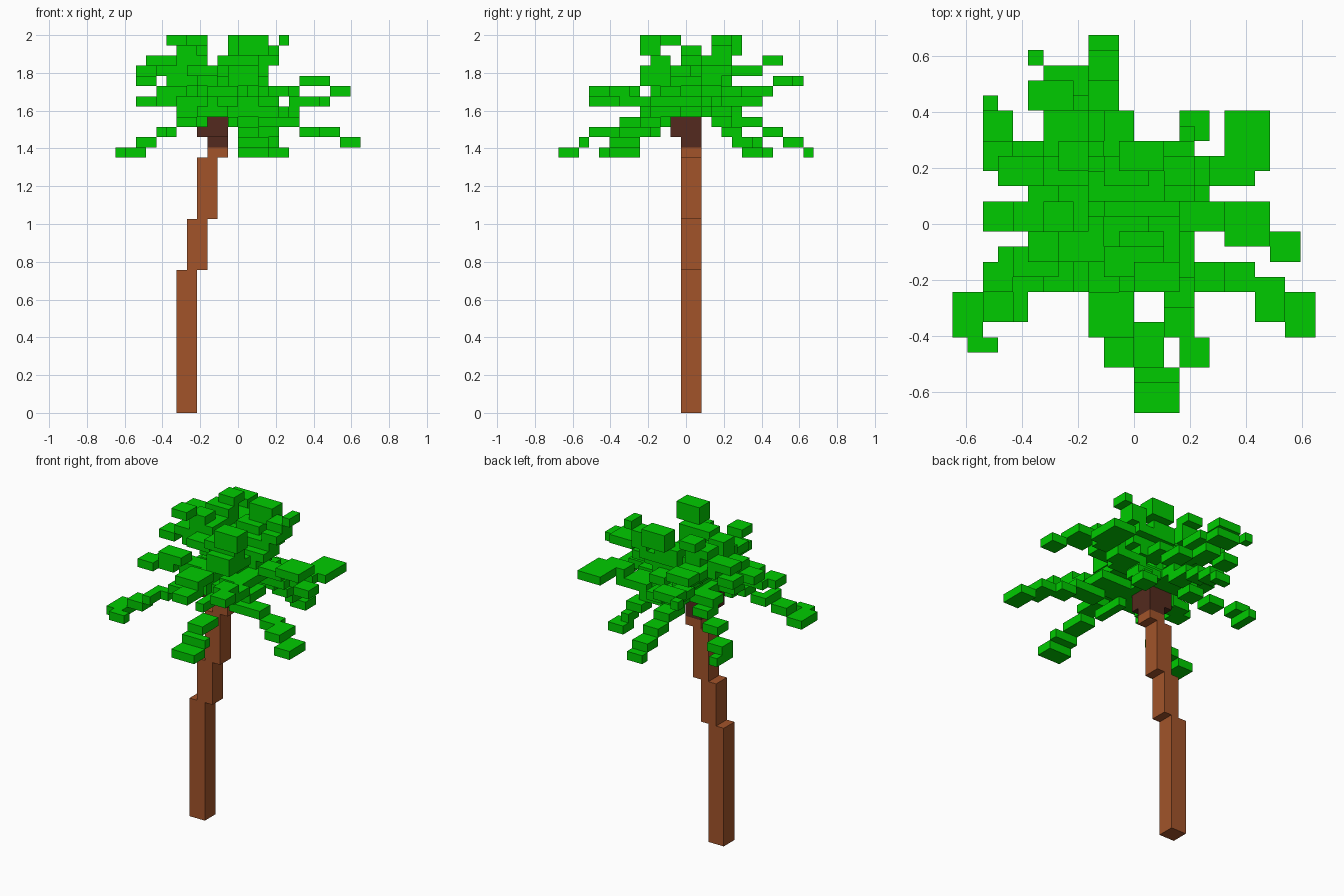
import bpy
import bmesh
from mathutils import Matrix, Vector

if "Cube" in bpy.data.objects:
    bpy.data.objects.remove(bpy.data.objects["Cube"], do_unlink=True)

UNIT = 2 / 37            # edge of one voxel
SHIFT = Vector((0, 0.5, 0))


def make_material(name, colour):
    material = bpy.data.materials.new(name)
    material.use_nodes = True
    material.diffuse_color = (*colour, 1)
    shader = material.node_tree.nodes["Principled BSDF"]
    shader.inputs["Base Color"].default_value = (*colour, 1)
    return material


leaf_green = make_material("leaf green", (0, 0.6, 0))
bark_brown = make_material("bark brown", (0.36, 0.088, 0.023))
dark_brown = make_material("dark brown", (0.087, 0.023, 0.013))


def add_box(bm, x, y, z):
    """Add a box to the mesh from three spans counted in voxels."""
    low, high = (Vector(corner) for corner in zip(x, y, z))
    centre = ((low + high) / 2 + SHIFT) * UNIT
    size = (high - low) * UNIT
    bmesh.ops.create_cube(bm, size=1, matrix=Matrix.Translation(centre) @ Matrix.Diagonal((*size, 1)))


def make_part(name, material, boxes):
    bm = bmesh.new()
    for x, y, z in boxes:
        add_box(bm, x, y, z)
    mesh = bpy.data.meshes.new(name)
    bm.to_mesh(mesh)
    bm.free()
    mesh.materials.append(material)
    part = bpy.data.objects.new(name, mesh)
    bpy.context.collection.objects.link(part)


def frond(name, tip_layer, *steps):
    """One leaf from tip to heart: each step is (x span, y span, rise from the tip layer)."""
    make_part(name, leaf_green,
              [(x, y, (tip_layer + rise, tip_layer + rise + 1)) for x, y, rise in steps])


# Leaning trunk: each section shifts one voxel sideways
heights = (0, 14, 19, 25, 26)
sections = zip(heights, heights[1:])
for i, span in enumerate(sections):
    make_part(f"trunk_section_{i + 1}", bark_brown, [((i - 6, i - 4), (-1, 1), span)])

# Dark heart of the crown
make_part("crown_heart", dark_brown, [
    ((-3, -1), (-1, 1), (26, 27)),
    ((-4, -1), (-2, 1), (27, 29)),
])

# Leaf core above the heart
make_part("leaf_core", leaf_green, [
    ((-4, 0), (-2, 2), (29, 30)),
    ((-3, -1), (-2, 2), (30, 32)),
])

# Low drooping fronds
frond("back_low_frond", 25,
      ((-3, -1), (11, 12), 0), ((-3, -1), (9, 11), 1),
      ((-3, -1), (7, 9), 2), ((-3, -1), (4, 7), 3), ((-3, -1), (1, 5), 4))
frond("back_right_low_frond", 25,
      ((-10, -9), (5, 8), 0), ((-10, -8), (5, 7), 1),
      ((-8, -6), (3, 5), 2), ((-6, -4), (2, 4), 3), ((-6, -3), (1, 3), 4))
frond("front_right_low_frond", 25,
      ((-12, -10), (-8, -5), 0), ((-11, -9), (-9, -8), 0),
      ((-10, -8), (-7, -5), 1), ((-8, -7), (-7, -5), 2), ((-8, -6), (-5, -4), 2),
      ((-6, -4), (-5, -3), 3), ((-5, -3), (-4, -2), 3), ((-6, -3), (-3, -1), 4))
frond("front_low_frond", 25,
      ((0, 3), (-13, -11), 0), ((0, 3), (-11, -10), 1),
      ((0, 2), (-10, -7), 2), ((-1, 0), (-7, -3), 3), ((-1, 1), (-4, -1), 4))
frond("front_left_low_frond", 26,
      ((10, 12), (-8, -5), 0), ((8, 10), (-7, -4), 1),
      ((6, 8), (-5, -3), 1), ((2, 6), (-5, -3), 2), ((0, 4), (-4, -1), 3))
frond("back_left_low_frond", 25,
      ((3, 5), (5, 7), 0), ((3, 4), (4, 6), 1), ((2, 4), (3, 5), 2),
      ((0, 3), (2, 4), 3), ((-1, 2), (1, 3), 4))

# Middle fronds spreading sideways
frond("right_front_frond", 30,
      ((-10, -8), (-5, -3), 0), ((-9, -6), (-4, -2), 0),
      ((-8, -5), (-4, -2), 1), ((-6, -3), (-3, -1), 0))
frond("right_frond", 32,
      ((-10, -8), (-1, 1), 0), ((-8, -5), (-1, 1), 1), ((-7, -3), (-1, 1), 0))
frond("right_back_frond", 33,
      ((-10, -8), (3, 5), 0), ((-9, -6), (2, 4), 1),
      ((-7, -4), (1, 4), 0), ((-5, -3), (1, 3), -1))
frond("left_frond", 31,
      ((9, 11), (-3, -1), 0), ((6, 9), (-2, 1), 1),
      ((3, 6), (-1, 1), 0), ((0, 3), (-1, 1), -1))
frond("left_back_frond", 30,
      ((6, 9), (5, 7), 0), ((6, 9), (3, 5), 0), ((5, 8), (2, 4), 0),
      ((5, 6), (2, 4), -1), ((2, 5), (1, 4), -1))
frond("front_right_frond", 30,
      ((-2, 0), (-10, -7), 0), ((-3, -1), (-8, -5), 1), ((-2, 0), (-8, -5), 1),
      ((-3, -1), (-5, -2), 0), ((-4, -1), (-5, -1), -1))
frond("front_left_frond", 31,
      ((3, 5), (-10, -8), 0), ((2, 4), (-8, -6), 0),
      ((2, 4), (-7, -4), -1), ((0, 3), (-4, -1), -1))
frond("back_long_frond", 32,
      ((-7, -6), (10, 11), 0), ((-6, -3), (8, 10), 0),
      ((-5, -3), (5, 8), -1), ((-4, -2), (2, 5), -1))
frond("back_curled_frond", 34,
      ((-7, -4), (7, 9), 0), ((-6, -3), (4, 7), -1), ((-5, -2), (2, 4), -2))
frond("back_short_frond", 30, ((-2, 0), (4, 7), 0), ((-1, 1), (2, 5), 1))

# Upright fronds rising to the top
frond("front_upright_frond", 36,
      ((0, 3), (-5, -3), 0), ((0, 3), (-5, -3), -1),
      ((-2, 2), (-4, -2), -2), ((-1, 2), (-5, -2), -3),
      ((-1, 2), (-5, -1), -4), ((-1, 1), (-2, 0), -5))
frond("left_upright_frond", 36,
      ((4, 5), (2, 4), 0), ((2, 4), (2, 4), -1), ((2, 4), (1, 4), -2),
      ((1, 3), (1, 4), -3), ((0, 3), (0, 3), -4), ((0, 2), (0, 3), -5))
frond("back_upright_frond", 36,
      ((-1, 2), (3, 5), 0), ((-1, 2), (3, 5), -1),
      ((-2, 1), (2, 4), -2), ((-2, 1), (1, 4), -3), ((-2, 0), (0, 3), -4))
frond("right_upright_frond", 36,
      ((-7, -5), (-3, -1), 0), ((-6, -4), (-1, 1), -1),
      ((-6, -3), (-1, 1), -2), ((-5, -2), (-3, 0), -3), ((-4, -2), (-2, 0), -4))
frond("back_right_upright_frond", 36,
      ((-5, -3), (3, 5), 0), ((-6, -3), (2, 4), -1),
      ((-5, -3), (1, 4), -2), ((-4, -1), (1, 3), -3))
